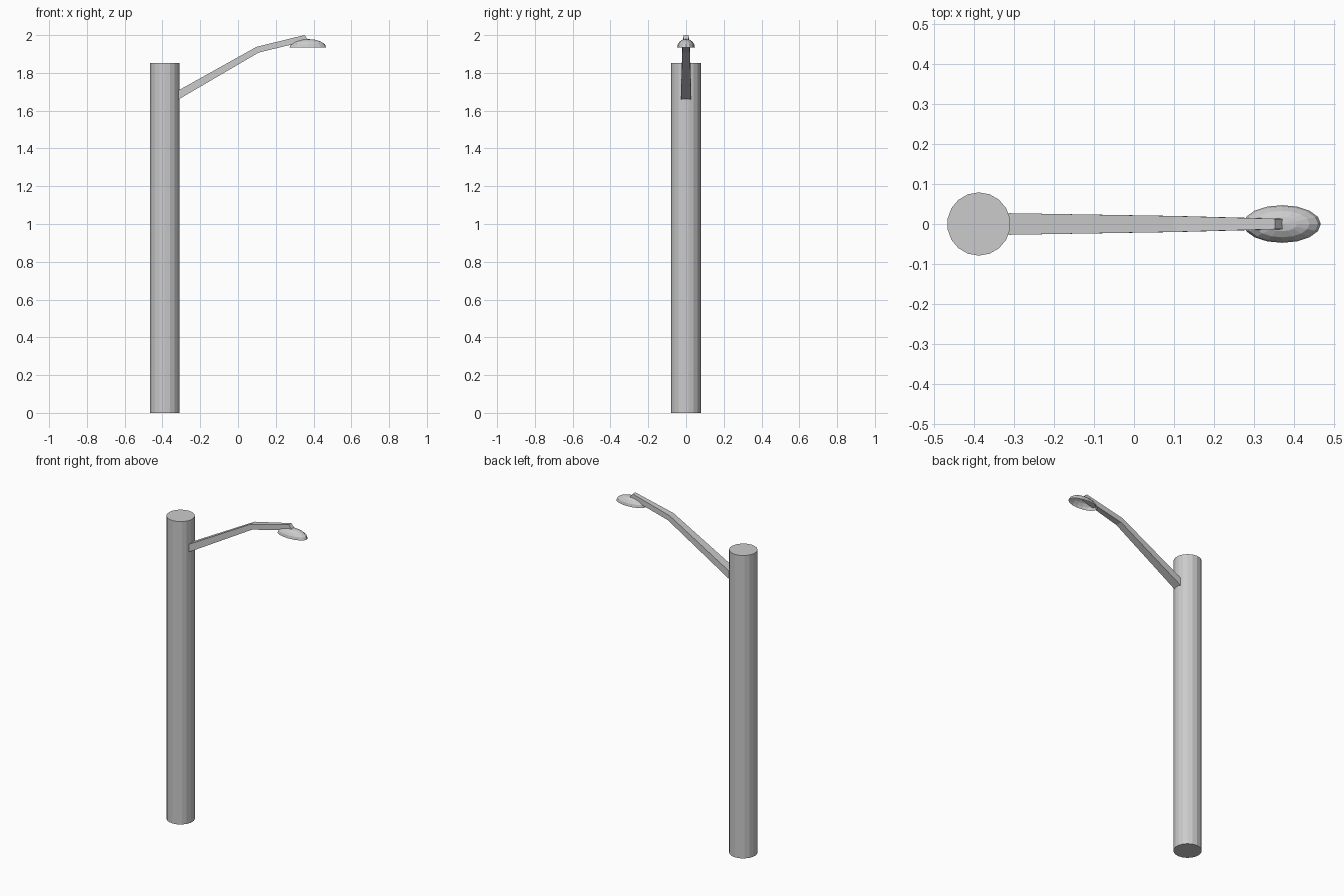
import bpy, bmesh
from math import sin, cos, pi

if "Cube" in bpy.data.objects:
    bpy.data.objects.remove(bpy.data.objects["Cube"])


def make_object(name, bm):
    bmesh.ops.recalc_face_normals(bm, faces=bm.faces)
    mesh = bpy.data.meshes.new(name)
    bm.to_mesh(mesh)
    bm.free()
    obj = bpy.data.objects.new(name, mesh)
    bpy.context.collection.objects.link(obj)
    return obj


# Pole
bpy.ops.mesh.primitive_cylinder_add(vertices=18, radius=0.079, depth=1.853,
                                    location=(-0.388, 0, 0.9265))
bpy.context.object.name = "pole"

# Tapered, bent arm: top (x, z), bottom (x, z), half width
stations = [
    ((-0.314, 1.708), (-0.314, 1.660), 0.027),
    ((0.098, 1.938), (0.110, 1.908), 0.020),
    ((0.352, 2.000), (0.375, 1.972), 0.013),
]
bm = bmesh.new()
rings = []
for (tx, tz), (bx, bz), w in stations:
    rings.append([bm.verts.new(p) for p in
                  ((tx, -w, tz), (tx, w, tz), (bx, w, bz), (bx, -w, bz))])
for a, b in zip(rings, rings[1:]):
    for i in range(4):
        j = (i + 1) % 4
        bm.faces.new((a[i], a[j], b[j], b[i]))
bm.faces.new(rings[0])
bm.faces.new(rings[-1])
make_object("arm", bm)

# Open half-ellipsoid lamp shade
CX, BASE, RX, RY, RZ = 0.370, 1.935, 0.097, 0.047, 0.044
SEGMENTS, LEVELS = 16, 4
bm = bmesh.new()
rings = []
for k in range(LEVELS):
    t = k / LEVELS * pi / 2
    rings.append([bm.verts.new((CX + RX * cos(t) * cos(2 * pi * i / SEGMENTS),
                                RY * cos(t) * sin(2 * pi * i / SEGMENTS),
                                BASE + RZ * sin(t))) for i in range(SEGMENTS)])
tip = bm.verts.new((CX, 0, BASE + RZ))
for i in range(SEGMENTS):
    j = (i + 1) % SEGMENTS
    for a, b in zip(rings, rings[1:]):
        bm.faces.new((a[i], a[j], b[j], b[i]))
    bm.faces.new((rings[-1][i], rings[-1][j], tip))
make_object("lamp_shade", bm)
